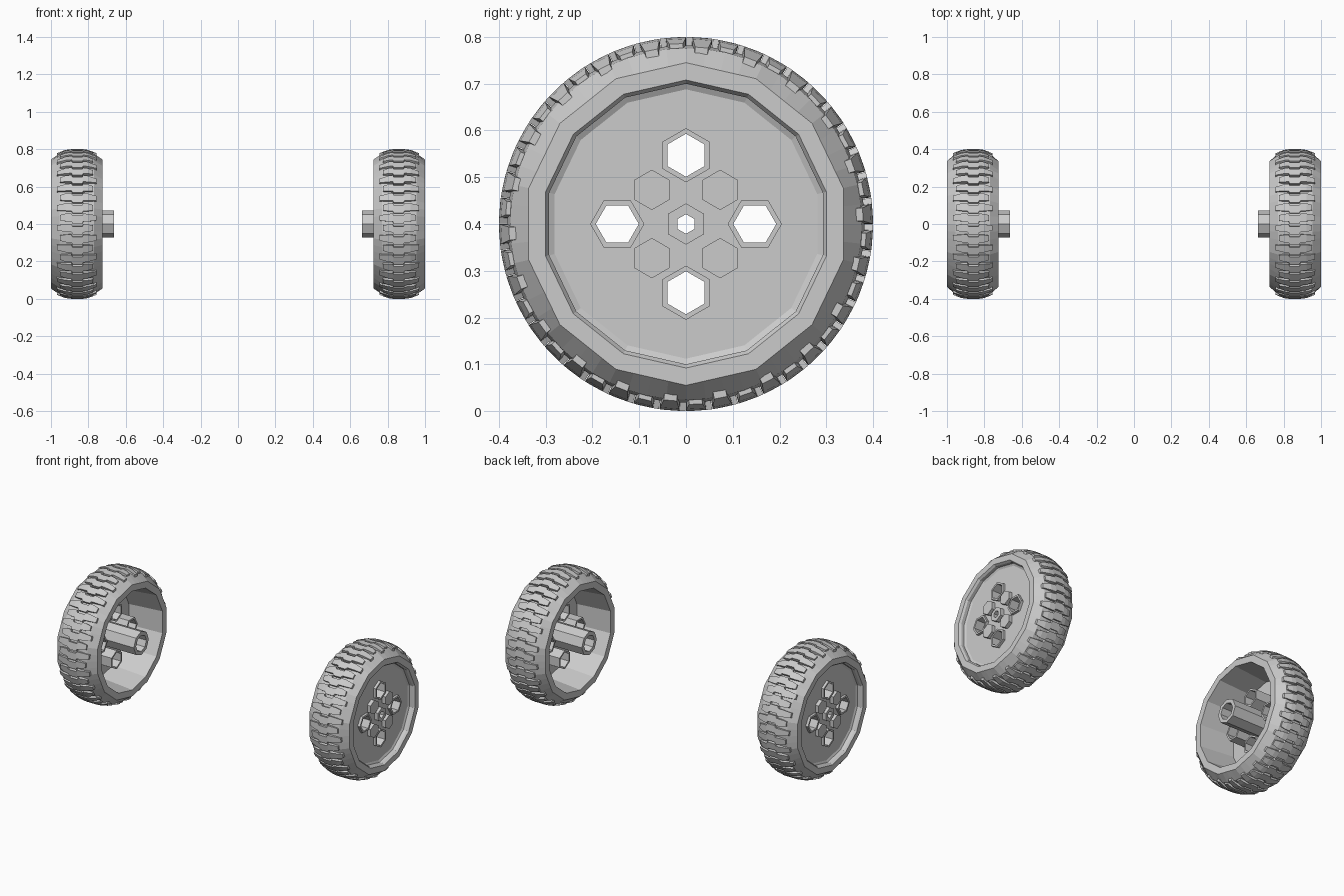
import bpy, bmesh
from math import sin, cos, pi

if "Cube" in bpy.data.objects:
    bpy.data.objects.remove(bpy.data.objects["Cube"])

CZ = 0.4        # axle height
SIDES = 14      # rim polygon
SEG = 56        # crown segments


def pt(x, r, a, cy=0, cz=0):
    return (x, cy + r * sin(a), CZ + cz + r * cos(a))


def finish(bm, name):
    # every part is made for the right wheel and mirrored to the left
    bmesh.ops.recalc_face_normals(bm, faces=bm.faces[:])
    me = bpy.data.meshes.new(name)
    bm.to_mesh(me)
    bm.free()
    ob = bpy.data.objects.new(name, me)
    bpy.context.collection.objects.link(ob)
    m = ob.modifiers.new("other_wheel", 'MIRROR')
    m.use_mirror_merge = False
    return ob


def bridge_loops(bm, loops):
    n = len(loops[0])
    for i, a in enumerate(loops):
        b = loops[(i + 1) % len(loops)]
        for k in range(n):
            bm.faces.new((a[k], a[(k + 1) % n], b[(k + 1) % n], b[k]))


def tube(bm, x0, x1, ro, ri, n=6, cy=0, cz=0, rot=0):
    loops = [[bm.verts.new(pt(x, r, rot + 2 * pi * k / n, cy, cz)) for k in range(n)]
             for x, r in ((x0, ro), (x1, ro), (x1, ri), (x0, ri))]
    bridge_loops(bm, loops)


def prism(bm, x0, x1, r, n=6, cy=0, cz=0):
    loops = [[bm.verts.new(pt(x, r, 2 * pi * k / n, cy, cz)) for k in range(n)] for x in (x0, x1)]
    for k in range(n):
        bm.faces.new((loops[0][k], loops[0][(k + 1) % n], loops[1][(k + 1) % n], loops[1][k]))
    bm.faces.new(loops[0])
    bm.faces.new(loops[1])


# tyre body: 14-sided rings at the sides, round crown
profile = [(0.960, 0.285, 1), (0.968, 0.300, 1), (0.988, 0.300, 1), (1.0, 0.308, 1),
           (1.0, 0.345, 1), (0.955, 0.376, 0), (0.92, 0.382, 0), (0.805, 0.382, 0),
           (0.77, 0.376, 0), (0.725, 0.345, 1), (0.725, 0.305, 1), (0.940, 0.285, 1)]
bm = bmesh.new()
step = 2 * pi / SIDES
loops = []
for x, r, poly in profile:
    ring = []
    for k in range(SEG):
        a = 2 * pi * k / SEG
        f = cos(step / 2) / cos((k % (SEG // SIDES)) * 2 * pi / SEG - step / 2) if poly else 1
        ring.append(bm.verts.new(pt(x, r * f, a)))
    loops.append(ring)
bridge_loops(bm, loops)
finish(bm, "tyre")

# tread lugs with a stepped, interlocking outline: (offset from middle, shift, half width, top radius)
LUGS = 44
pitch = 2 * pi / LUGS
columns = [(-0.088, 0.10, 0.26, 0.386), (-0.060, 0.10, 0.36, 0.396), (-0.035, 0.10, 0.38, 0.4),
           (-0.030, -0.10, 0.38, 0.4), (0.022, -0.10, 0.38, 0.4), (0.028, 0.12, 0.38, 0.4),
           (0.060, 0.12, 0.36, 0.396), (0.088, 0.12, 0.26, 0.386)]
bm = bmesh.new()
for i in range(LUGS):
    rows = []
    for j, (dx, shift, half, top) in enumerate(columns):
        if j in (0, 7) and (i + j) % 2:
            dx, top = dx * 1.2, 0.379
        a = (i + 0.5 + shift) * pitch
        rows.append([bm.verts.new(pt(0.8625 + dx, r, a + s * half * pitch))
                     for r, s in ((0.362, -1), (top, -1), (top, 1), (0.362, 1))])
    for a, b in zip(rows, rows[1:]):
        for k in range(4):
            bm.faces.new((a[k], a[(k + 1) % 4], b[(k + 1) % 4], b[k]))
    bm.faces.new(rows[0])
    bm.faces.new(rows[-1])
finish(bm, "tread_lugs")

# wheel disc with open hexagonal holes
D = 0.147
holes = [(D * sin(q * pi / 2), D * cos(q * pi / 2), q * pi / 2) for q in range(4)]
bm = bmesh.new()
outlines = [(0.288, SIDES, 0, 0, 0), (0.03, 6, 0, 0, 0)]
outlines += [(0.051, 6, cy, cz, rot) for cy, cz, rot in holes]
for r, n, cy, cz, rot in outlines:
    vs = [bm.verts.new(pt(0.962, r, rot + 2 * pi * k / n, cy, cz)) for k in range(n)]
    for k in range(n):
        bm.edges.new((vs[k], vs[(k + 1) % n]))
bmesh.ops.triangle_fill(bm, use_beauty=True, use_dissolve=False, edges=bm.edges[:], normal=(1, 0, 0))
front = bm.faces[:]
back = bmesh.ops.duplicate(bm, geom=front + bm.edges[:] + bm.verts[:])["geom"]
for v in back:
    if isinstance(v, bmesh.types.BMVert):
        v.co.x = 0.942
finish(bm, "wheel_disc")

# hexagonal sleeves lining the four holes
bm = bmesh.new()
for cy, cz, rot in holes:
    tube(bm, 0.83, 0.978, 0.058, 0.046, 6, cy, cz, rot)
finish(bm, "hole_sleeves")

# hexagonal bolt heads between the holes
bm = bmesh.new()
for sy in (-1, 1):
    for sz in (-1, 1):
        prism(bm, 0.95, 0.985, 0.043, 6, sy * 0.073, sz * 0.073)
finish(bm, "bolt_heads")

# centre cap and axle barrel
bm = bmesh.new()
tube(bm, 0.945, 0.985, 0.044, 0.021)
finish(bm, "centre_cap")
bm = bmesh.new()
tube(bm, 0.662, 0.95, 0.073, 0.050, 8)
finish(bm, "axle_barrel")
